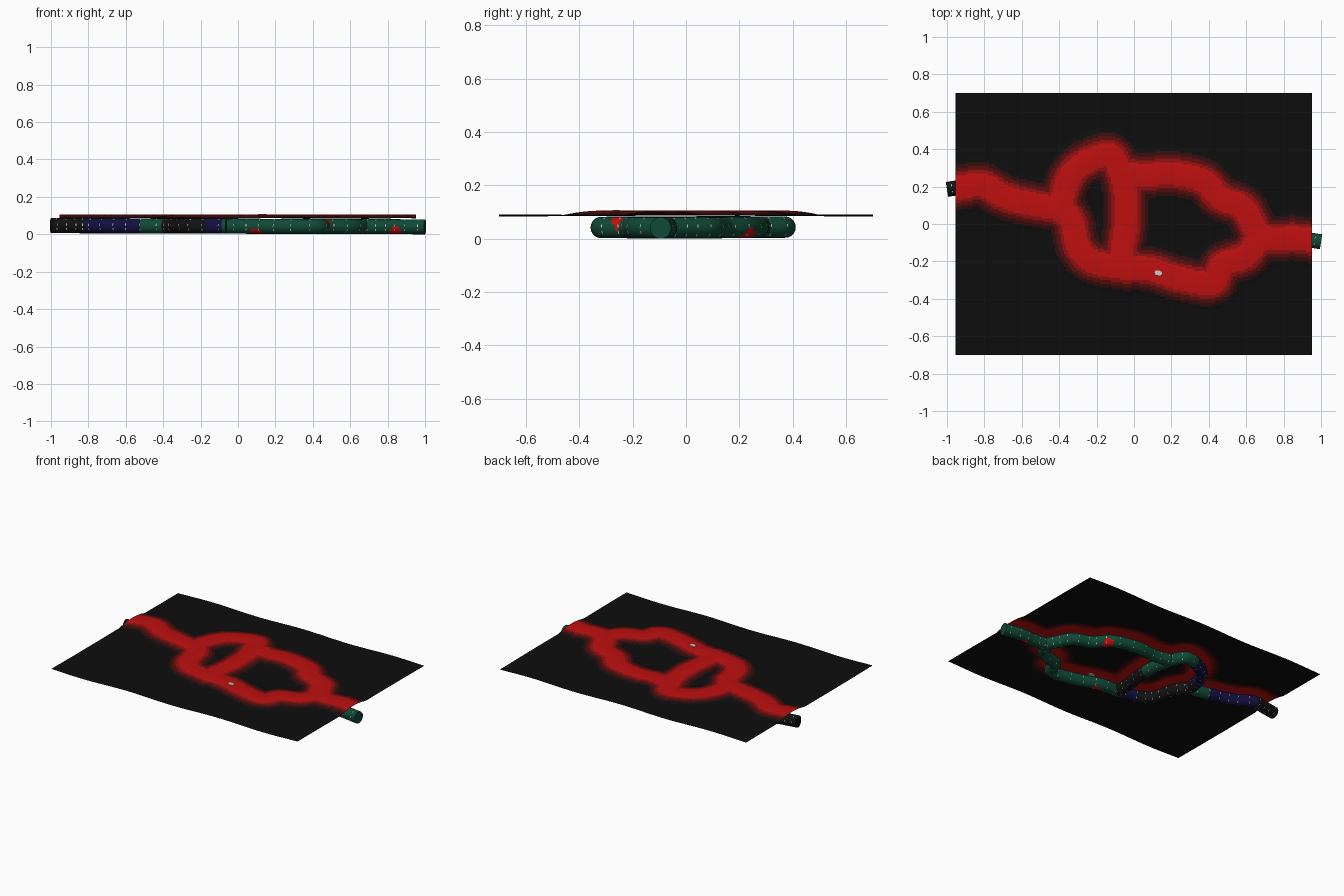
import bpy, bmesh, math
from mathutils import Vector, kdtree

old = bpy.data.objects.get("Cube")
if old:
    bpy.data.objects.remove(old, do_unlink=True)


def material(name, colour):
    mat = bpy.data.materials.new(name)
    mat.use_nodes = True
    rgba = (*colour, 1)
    mat.diffuse_color = rgba
    bsdf = mat.node_tree.nodes["Principled BSDF"]
    bsdf.inputs["Base Color"].default_value = rgba
    bsdf.inputs["Roughness"].default_value = 0.8
    return mat


RED = material("bright red", (0.52, 0.005, 0.005))
BANDS = [RED,
         material("mid red", (0.27, 0.005, 0.005)),
         material("dark red", (0.1, 0.004, 0.004)),
         material("deep red", (0.032, 0.004, 0.004)),
         material("sheet black", (0.0042, 0.0042, 0.0042))]
GREEN = material("pipe green", (0.005, 0.065, 0.036))
NAVY = material("pipe navy", (0.006, 0.005, 0.05))
BLACK = material("pipe black", (0.006, 0.006, 0.006))
WHITE = material("mark white", (0.65, 0.6, 0.55))
PIPE_MATS = [GREEN, NAVY, BLACK, RED, WHITE]

# Pipe routes, seen from above
ROUTES = {
    "inlet_pipe": [(-1, .185), (-.9, .2), (-.81, .21), (-.69, .145),
                   (-.56, .11), (-.39, .08)],
    "upper_left_pipe": [(-.39, .08), (-.37, .19), (-.33, .27), (-.26, .33),
                        (-.13, .37), (-.07, .28)],
    "cross_pipe": [(-.07, .28), (-.045, .16), (-.04, .02), (-.06, -.12), (-.06, -.23)],
    "lower_left_pipe": [(-.39, .08), (-.33, .01), (-.3, -.12), (-.22, -.2),
                        (-.06, -.235)],
    "lower_right_pipe": [(-.06, -.235), (.08, -.24), (.24, -.29), (.42, -.315),
                         (.47, -.22), (.6, -.17), (.67, -.07)],
    "upper_right_pipe": [(-.07, .28), (.05, .26), (.2, .27), (.37, .23),
                         (.46, .14), (.58, .09), (.63, .01), (.67, -.07)],
    "outlet_pipe": [(.67, -.07), (.76, -.08), (.86, -.075), (1, -.095)],
}

# Red stains on the pipes
STAINS = [Vector(p) for p in ((.84, -.1, .01), (.1, -.26, .01),
                              (.46, -.25, .05), (.4, .22, .02))]
RADIUS = 0.04
SIDES = 20


def spline(points, steps=8):
    """Smooth curve through the points, lying just above the ground."""
    pts = [Vector((x, y, 0.043 - 0.003 * x)) for x, y in points]
    pts = [2 * pts[0] - pts[1]] + pts + [2 * pts[-1] - pts[-2]]
    out = []
    for a, b, c, d in zip(pts, pts[1:], pts[2:], pts[3:]):
        for i in range(steps):
            t = i / steps
            out.append(0.5 * (2 * b + (c - a) * t + (2 * a - 5 * b + 4 * c - d) * t * t
                              + (3 * b - a - 3 * c + d) * t ** 3))
    return out + [pts[-2]]


def finish(bm, name, mats):
    mesh = bpy.data.meshes.new(name)
    bm.to_mesh(mesh)
    bm.free()
    for mat in mats:
        mesh.materials.append(mat)
    obj = bpy.data.objects.new(name, mesh)
    bpy.context.collection.objects.link(obj)
    return obj


def pipe_colour(name, p):
    if any((p - s).length < 0.036 for s in STAINS):
        return RED
    if name == "inlet_pipe":
        return BLACK if p.x < -.82 else NAVY if p.x < -.52 else GREEN
    if name == "upper_left_pipe":
        return BLACK if p.y < .18 else NAVY if p.x < -.2 else GREEN
    if name == "lower_left_pipe":
        return BLACK if p.x < -.18 else NAVY if p.x < -.08 else GREEN
    if name == "cross_pipe" and p.y < .08:
        return BLACK
    return GREEN


def build_pipe(name, path):
    # Narrow extra strips along the pipe carry the dashed white marks
    frames = []
    for i, p in enumerate(path):
        t = (path[min(i + 1, len(path) - 1)] - path[max(i - 1, 0)]).normalized()
        frames.append((p, t, False))
        if i % 4 == 2 and i + 1 < len(path):
            frames[-1] = (p, t, True)
            frames.append((p + t * 0.004, t, False))
    bm = bmesh.new()
    rings = []
    for p, t, _ in frames:
        side = Vector((t.y, -t.x, 0)).normalized()
        up = side.cross(t)
        if up.z < 0:
            up.negate()
        angles = [math.tau * k / SIDES for k in range(SIDES)]
        rings.append([bm.verts.new(p + RADIUS * (side * math.cos(a) + up * math.sin(a)))
                      for a in angles])
    for i, (lower, upper) in enumerate(zip(rings, rings[1:])):
        for k in range(SIDES):
            n = (k + 1) % SIDES
            face = bm.faces.new((lower[k], lower[n], upper[n], upper[k]))
            face.smooth = True
            mark = frames[i][2] and k % 3 == 0
            mat = WHITE if mark else pipe_colour(name, face.calc_center_median())
            face.material_index = PIPE_MATS.index(mat)
    for ring, p in ((rings[0], path[0]), (rings[-1], path[-1])):
        cap = bm.faces.new(ring)
        cap.material_index = PIPE_MATS.index(pipe_colour(name, p))
    bmesh.ops.recalc_face_normals(bm, faces=bm.faces)
    finish(bm, name, PIPE_MATS)


paths = {name: spline(points) for name, points in ROUTES.items()}
for name, path in paths.items():
    build_pipe(name, path)

# Dense samples of all routes give the distance from any sheet point to a pipe
samples = [a.lerp(b, k / 4) for path in paths.values()
           for a, b in zip(path, path[1:]) for k in range(4)]
tree = kdtree.KDTree(len(samples))
for i, p in enumerate(samples):
    tree.insert((p.x, p.y, 0), i)
tree.balance()


def pipe_distance(p):
    return tree.find((p.x, p.y, 0))[2]


# Draped sheet: raised over the pipes, gently rippled, banded by distance
bm = bmesh.new()
bmesh.ops.create_grid(bm, x_segments=190, y_segments=140, size=1)
for v in bm.verts:
    v.co.x = v.co.x * 0.953 - 0.002
    v.co.y *= 0.7
    rise = max(0, 1 - (pipe_distance(v.co) / 0.14) ** 2)
    ripple = math.sin(9 * v.co.x + 2 * v.co.y) * abs(v.co.y) / 0.7
    v.co.z = 0.087 + 0.018 * rise + 0.004 * ripple * (1 - rise)
LIMITS = (0.062, 0.08, 0.1, 0.12)
for face in bm.faces:
    d = pipe_distance(face.calc_center_median())
    face.material_index = sum(d > limit for limit in LIMITS)
    face.smooth = True
finish(bm, "draped_sheet", BANDS)

# Small pale spot on the sheet
bm = bmesh.new()
bmesh.ops.create_cone(bm, cap_ends=True, segments=8, radius1=1, radius2=0.9, depth=1)
for v in bm.verts:
    v.co = Vector((v.co.x * 0.026, v.co.y * 0.015, v.co.z * 0.008))
spot = finish(bm, "pale_spot", [WHITE])
spot.location = (0.13, -0.262, 0.104)
spot.rotation_euler.z = -0.2
